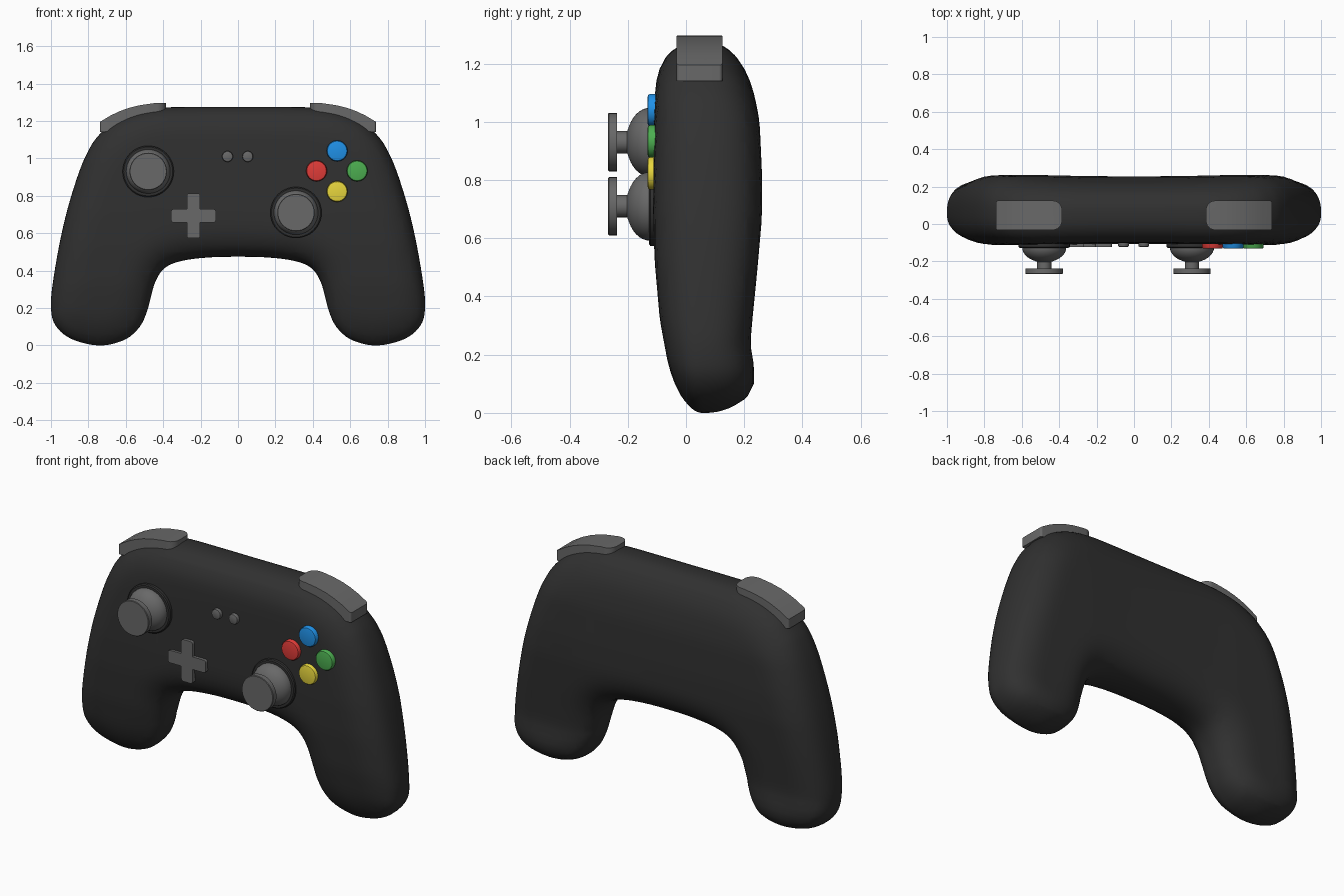
import bpy, bmesh, math
from mathutils import Vector, kdtree
from mathutils.geometry import intersect_point_line

if "Cube" in bpy.data.objects:
    bpy.data.objects.remove(bpy.data.objects["Cube"])


def material(name, rgb):
    m = bpy.data.materials.new(name)
    m.diffuse_color = (*rgb, 1)
    m.use_nodes = True
    m.node_tree.nodes["Principled BSDF"].inputs["Base Color"].default_value = m.diffuse_color
    return m


BLACK = material("charcoal", (0.03, 0.03, 0.03))
GREY = material("grey", (0.14, 0.14, 0.14))
BLUE = material("blue", (0.015, 0.3, 0.85))
RED = material("red", (0.75, 0.045, 0.04))
GREEN = material("green", (0.072, 0.42, 0.08))
YELLOW = material("yellow", (0.86, 0.72, 0.05))


def finish(bm, name, mat, angle=35):
    bmesh.ops.recalc_face_normals(bm, faces=bm.faces)
    me = bpy.data.meshes.new(name)
    bm.to_mesh(me)
    bm.free()
    ob = bpy.data.objects.new(name, me)
    bpy.context.collection.objects.link(ob)
    me.materials.append(mat)
    bpy.ops.object.select_all(action='DESELECT')
    ob.select_set(True)
    bpy.context.view_layer.objects.active = ob
    bpy.ops.object.shade_smooth_by_angle(angle=math.radians(angle))
    return ob


def lathe(name, x, z, profile, mat, n=40):
    """Turn (radius, y) points around an axis along y."""
    bm = bmesh.new()
    rings = [[bm.verts.new((x + r * math.cos(2 * math.pi * i / n), y,
                            z + r * math.sin(2 * math.pi * i / n))) for i in range(n)]
             for r, y in profile]
    for a, b in zip(rings, rings[1:]):
        for i in range(n):
            bm.faces.new((a[i], a[(i + 1) % n], b[(i + 1) % n], b[i]))
    bm.faces.new(rings[0])
    bm.faces.new(rings[-1])
    return finish(bm, name, mat)


def prism(points, y0, y1):
    """Extrude an xz outline from y0 to y1."""
    bm = bmesh.new()
    f = bm.faces.new([bm.verts.new((x, y0, z)) for x, z in points])
    new = bmesh.ops.extrude_face_region(bm, geom=[f])["geom"]
    bmesh.ops.translate(bm, vec=(0, y1 - y0, 0),
                        verts=[v for v in new if isinstance(v, bmesh.types.BMVert)])
    return bm


def interp(table, t):
    for (a, va), (b, vb) in zip(table, table[1:]):
        if t <= b:
            return va + (vb - va) * max(0, (t - a) / (b - a))
    return table[-1][1]


# Body outline: smooth closed curve through mirrored points
half = [(0, 1.275), (0.2, 1.275), (0.39, 1.272), (0.50, 1.258), (0.59, 1.232), (0.68, 1.185),
        (0.743, 1.125), (0.79, 1.06), (0.845, 0.94), (0.91, 0.735), (0.957, 0.53),
        (0.992, 0.32), (1.0, 0.21), (0.986, 0.125), (0.93, 0.058), (0.84, 0.016), (0.72, 0.0),
        (0.60, 0.033), (0.525, 0.1), (0.487, 0.18), (0.468, 0.25), (0.44, 0.345),
        (0.39, 0.415), (0.30, 0.452), (0.16, 0.47), (0, 0.474)]
ctrl = [Vector(p) for p in half + [(-x, z) for x, z in half[-2:0:-1]]]
outline = []
for i in range(len(ctrl)):
    p0, p1, p2, p3 = (ctrl[(i + k) % len(ctrl)] for k in (-1, 0, 1, 2))
    for j in range(4):
        t = j / 4
        outline.append(0.5 * (2 * p1 + (p2 - p0) * t + (2 * p0 - 5 * p1 + 4 * p2 - p3) * t * t
                              + (3 * p1 - p0 - 3 * p2 + p3) * t ** 3))
N = len(outline)
kd = kdtree.KDTree(N)
for i, p in enumerate(outline):
    kd.insert((p.x, p.y, 0), i)
kd.balance()


def edge_distance(x, z):
    p = Vector((x, z))
    i = kd.find((x, z, 0))[1]
    best = 9
    for a, b in ((outline[i - 1], outline[i]), (outline[i], outline[(i + 1) % N])):
        q, t = intersect_point_line(p, a, b)
        q = q.to_2d()
        q = a if t < 0 else b if t > 1 else q
        best = min(best, (p - q).length)
    return best


# Body: rings step in from the outline, caps are gridded, then depth is set by edge distance
bm = bmesh.new()
equator = [bm.verts.new((p.x, 0, p.y)) for p in outline]
for side in (-1, 1):
    prev = equator
    for d in (0.0006, 0.003, 0.008, 0.016, 0.028, 0.045):
        ring = []
        for i, p in enumerate(outline):
            t = (outline[(i + 1) % N] - outline[i - 1]).normalized()
            ring.append(bm.verts.new((p.x + t.y * d, side, p.y - t.x * d)))
        for i in range(N):
            j = (i + 1) % N
            bm.faces.new((prev[i], prev[j], ring[j], ring[i]))
        prev = ring
    bm.faces.new(prev).material_index = 1
cuts = [((k * 0.04, 0, 0), (1, 0, 0)) for k in range(-23, 24)]
cuts += [((0, 0, 0.06 + k * 0.04), (0, 0, 1)) for k in range(30)]
for co, no in cuts:
    caps = [f for f in bm.faces if f.material_index == 1]
    geom = set(caps) | {e for f in caps for e in f.edges} | {v for f in caps for v in f.verts}
    bmesh.ops.bisect_plane(bm, geom=list(geom), dist=1e-5, plane_co=co, plane_no=no)
front = [(0, -0.015), (0.07, -0.04), (0.18, -0.064), (0.32, -0.09), (0.525, -0.108),
         (0.7, -0.113), (1.1, -0.108), (1.275, -0.112)]
back = [(0, 0.22), (0.05, 0.25), (0.09, 0.25), (0.13, 0.24), (0.235, 0.221), (0.32, 0.228),
        (0.49, 0.245), (0.66, 0.26), (0.8, 0.262), (1.0, 0.253), (1.135, 0.228), (1.275, 0.2)]
MID, R = 0.06, 0.2
for v in bm.verts:
    x, s, z = v.co
    if abs(s) < 0.5:
        v.co.y = MID
        continue
    d = min(edge_distance(x, z) / R, 1)
    frac = (1 - (1 - d) ** 2.5) ** 0.4
    dip = 0.007 * max(0, 1 - (x / 0.5) ** 2)
    target = interp(front, z) + dip if s < 0 else interp(back, z) - dip
    v.co.y = MID + (target - MID) * frac
for f in bm.faces:
    f.material_index = 0
finish(bm, "body", BLACK, 60)

# Thumb sticks: dark collar, dome, stem and cap
for name, x, z in (("left", -0.48, 0.93), ("right", 0.31, 0.71)):
    lathe(name + "_stick_collar", x, z, [(0.137, -0.08), (0.137, -0.122), (0.131, -0.127),
                                         (0.115, -0.127)], BLACK)
    dome = [(0.118 * math.cos(a), -0.125 - 0.08 * math.sin(a))
            for a in (math.radians(k * 9) for k in range(8))]
    lathe(name + "_stick", x, z, [(0.118, -0.1)] + dome + [
        (0.038, -0.202), (0.038, -0.237), (0.1, -0.237), (0.1, -0.265), (0.097, -0.268)], GREY)


# Round push buttons
def button(name, x, z, r, y, mat):
    lathe(name, x, z, [(r, -0.08), (r, y + 0.008), (r * 0.93, y + 0.002), (r * 0.8, y)], mat, 28)


for name, x, z, mat in (("blue", 0.53, 1.04, BLUE), ("red", 0.42, 0.933, RED),
                        ("green", 0.637, 0.933, GREEN), ("yellow", 0.53, 0.823, YELLOW)):
    button(name + "_button", x, z, 0.056, -0.132, mat)
for name, x in (("left", -0.056), ("right", 0.052)):
    button(name + "_menu_button", x, 1.01, 0.029, -0.122, GREY)

# Directional pad
a, w, cx, cz = 0.12, 0.036, -0.238, 0.693
quarter = [(a, -w), (a, w), (w, w)]
cross = []
for k in range(4):
    c, s = round(math.cos(k * math.pi / 2)), round(math.sin(k * math.pi / 2))
    cross += [(cx + c * x - s * z, cz + s * x + c * z) for x, z in quarter]
bm = prism(cross, -0.124, -0.08)
edges = [e for e in bm.edges if abs(e.verts[0].co.y - e.verts[1].co.y) > 0.01
         and max(abs(e.verts[0].co.x - cx), abs(e.verts[0].co.z - cz)) > 0.1]
bmesh.ops.bevel(bm, geom=edges, offset=0.014, segments=3, profile=0.5, affect='EDGES')
finish(bm, "direction_pad", GREY)

# Shoulder buttons
shoulder = [(0.385, 1.2), (0.385, 1.297), (0.45, 1.295), (0.52, 1.285), (0.58, 1.271),
            (0.63, 1.253), (0.68, 1.23), (0.738, 1.195), (0.738, 1.14), (0.6, 1.15)]
for name, s in (("left", -1), ("right", 1)):
    bm = prism([(s * x, z) for x, z in shoulder], -0.032, 0.125)
    for x, r in ((0.385, 0.05), (0.738, 0.012)):
        edges = [e for e in bm.edges if all(abs(abs(v.co.x) - x) < 1e-4 for v in e.verts)
                 and abs(e.verts[0].co.y - e.verts[1].co.y) < 1e-4]
        bmesh.ops.bevel(bm, geom=edges, offset=r, segments=6, profile=0.5, affect='EDGES')
    finish(bm, name + "_shoulder_button", GREY)
